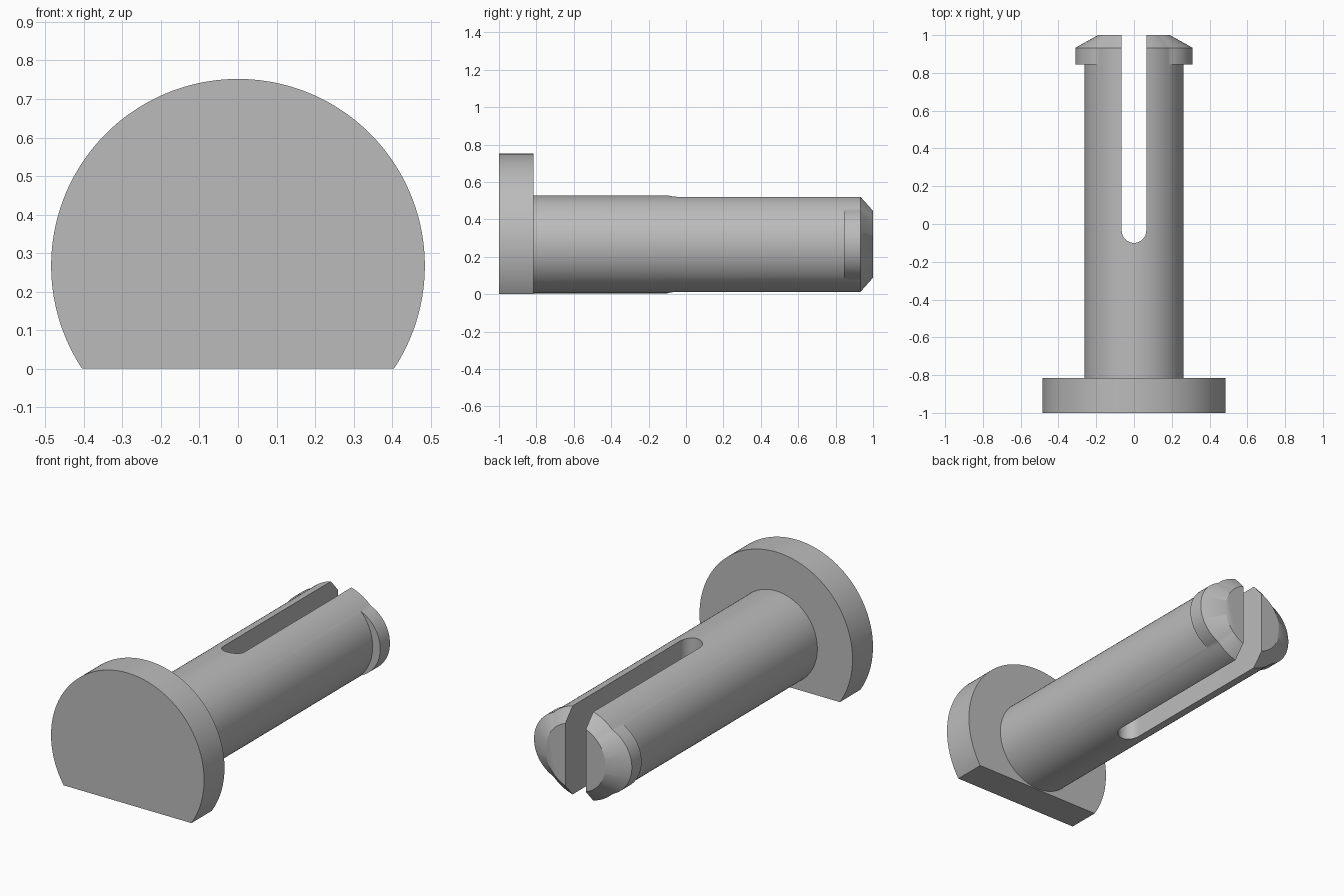
import bpy, bmesh, math
from mathutils import Vector

cube = bpy.data.objects.get("Cube")
if cube:
    bpy.data.objects.remove(cube, do_unlink=True)

AXIS_Z = 0.267      # height of the pin axis
HEAD_R = 0.485
SHAFT_R = 0.262
TIP_R = 0.19
SEG = 144

grey = bpy.data.materials.new("plain grey")
grey.use_nodes = True
GREY = (0.5, 0.5, 0.5, 1)
grey.diffuse_color = GREY
grey.node_tree.nodes["Principled BSDF"].inputs["Base Color"].default_value = GREY


def loft(name, rings):
    """Skin a closed solid through equal-length rings of points."""
    bm = bmesh.new()
    loops = [[bm.verts.new(p) for p in ring] for ring in rings]
    for a, b in zip(loops, loops[1:]):
        for i in range(len(a)):
            j = (i + 1) % len(a)
            bm.faces.new((a[i], a[j], b[j], b[i]))
    bm.faces.new(loops[0])
    bm.faces.new(loops[-1])
    bmesh.ops.remove_doubles(bm, verts=bm.verts, dist=1e-5)
    bmesh.ops.recalc_face_normals(bm, faces=bm.faces)
    mesh = bpy.data.meshes.new(name)
    bm.to_mesh(mesh)
    bm.free()
    mesh.materials.append(grey)
    obj = bpy.data.objects.new(name, mesh)
    bpy.context.collection.objects.link(obj)
    return obj


def activate(obj):
    bpy.ops.object.select_all(action='DESELECT')
    obj.select_set(True)
    bpy.context.view_layer.objects.active = obj


def smooth(obj):
    activate(obj)
    bpy.ops.object.shade_smooth_by_angle(angle=math.radians(30))


def ring(y, radius):
    """Ring about the pin axis; radius is a function of angle."""
    angles = [2 * math.pi * i / SEG for i in range(SEG)]
    return [Vector((radius(t) * math.cos(t), y, AXIS_Z + radius(t) * math.sin(t)))
            for t in angles]


def shaft_radius(t):
    return SHAFT_R


def tip_radius(t):
    return TIP_R


def lip_radius(t):
    # Side lobes bulge past the shaft to form the two snap lips
    offset, r = 0.112, 0.198
    c, s = abs(math.cos(t)), math.sin(t)
    return max(SHAFT_R, offset * c + math.sqrt(r * r - (offset * s) ** 2))


# Round head with a flat underside
half = math.asin(AXIS_Z / HEAD_R)
arc = [-half + (math.pi + 2 * half) * i / SEG for i in range(SEG + 1)]
head = loft("head", [[(HEAD_R * math.cos(t), y, AXIS_Z + HEAD_R * math.sin(t)) for t in arc]
                     for y in (-1, -0.815)])
smooth(head)

# Shaft with snap lips and chamfered tip
shaft = loft("split_shaft", [ring(-0.83, shaft_radius), ring(0.845, shaft_radius),
                             ring(0.845, lip_radius), ring(0.933, lip_radius),
                             ring(1, tip_radius)])

# Round-ended slot through the shaft
SLOT = 0.065
outline = [(SLOT, 1.2), (-SLOT, 1.2)]
outline += [(-SLOT * math.cos(math.pi * i / 24), -0.035 - SLOT * math.sin(math.pi * i / 24))
            for i in range(25)]
cutter = loft("slot_cutter", [[(x, y, z) for x, y in outline] for z in (-0.2, 0.8)])
cutter.hide_render = True
cut = shaft.modifiers.new("slot", 'BOOLEAN')
cut.operation = 'DIFFERENCE'
cut.solver = 'EXACT'
cut.object = cutter
activate(shaft)
bpy.ops.object.modifier_apply(modifier=cut.name)
bpy.data.objects.remove(cutter, do_unlink=True)
smooth(shaft)
